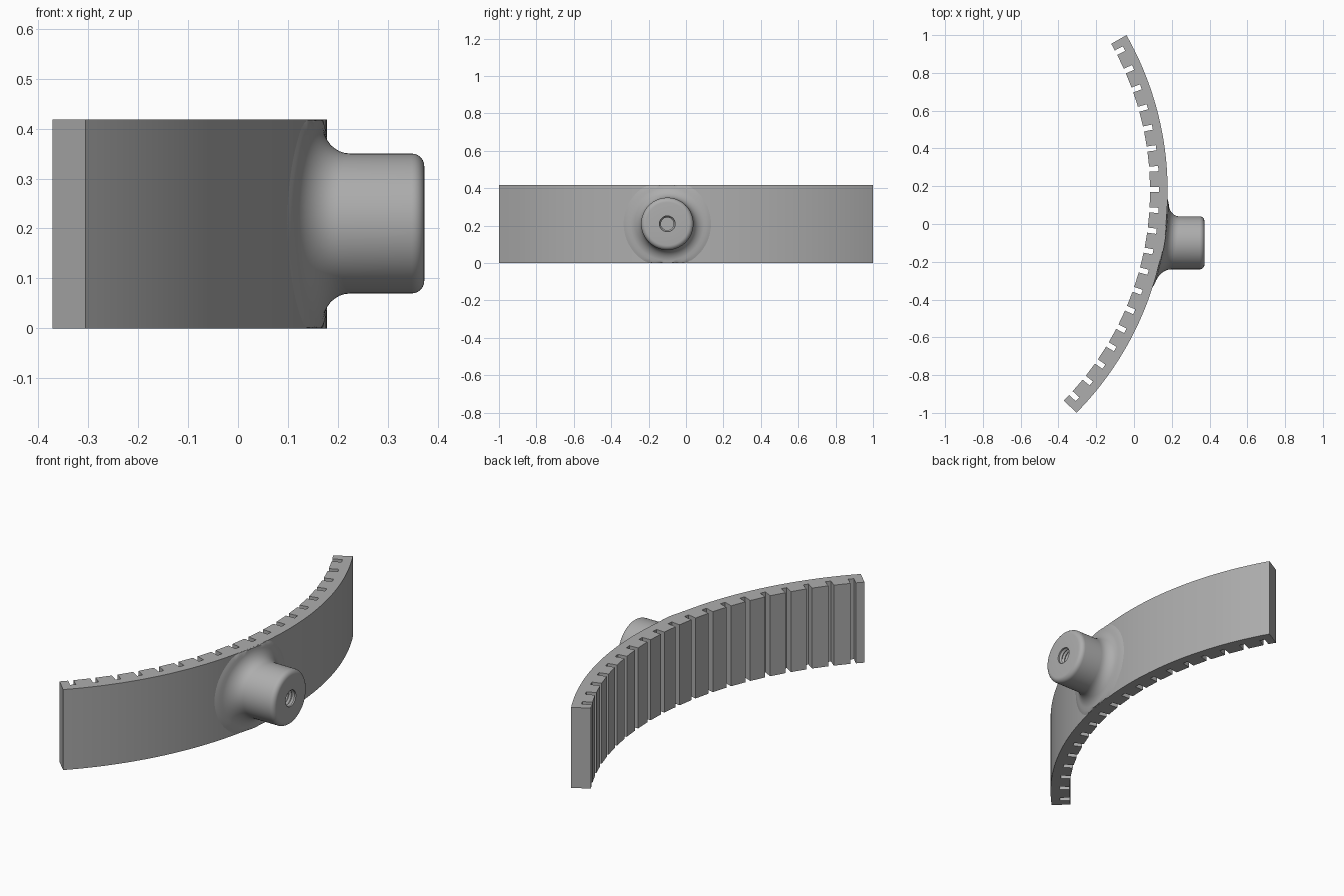
import bpy, bmesh
from math import sin, cos, pi, radians, sqrt

cube = bpy.data.objects.get("Cube")
if cube:
    bpy.data.objects.remove(cube, do_unlink=True)

CX, CY = -1.492, 0.175          # centre of the arc
R_OUT, R_IN = 1.67, 1.577
A_START, A_END = radians(-44.7), radians(29.6)
HEIGHT = 0.418
SLOTS, SLOT_W, SLOT_D = 19, 0.027, 0.048
BOSS_Y, BOSS_Z, BOSS_R, BOSS_END = -0.10, 0.21, 0.14, 0.373

grey = bpy.data.materials.new("plain grey")
grey.use_nodes = True
colour = (0.42, 0.42, 0.42, 1)
grey.diffuse_color = colour
grey.node_tree.nodes["Principled BSDF"].inputs["Base Color"].default_value = colour


def finish(bm, name, angle):
    bmesh.ops.recalc_face_normals(bm, faces=bm.faces)
    mesh = bpy.data.meshes.new(name)
    bm.to_mesh(mesh)
    bm.free()
    mesh.materials.append(grey)
    obj = bpy.data.objects.new(name, mesh)
    bpy.context.collection.objects.link(obj)
    bpy.ops.object.select_all(action='DESELECT')
    obj.select_set(True)
    bpy.context.view_layer.objects.active = obj
    bpy.ops.object.shade_smooth_by_angle(angle=radians(angle))
    return obj


def polar(r, a):
    return (CX + r * cos(a), CY + r * sin(a), 0)


# Curved band with evenly spaced slots on its inner side
steps = 76
outline = [polar(R_OUT, A_START + (A_END - A_START) * i / steps) for i in range(steps + 1)]
pitch = (A_END - A_START) / SLOTS
half = SLOT_W / 2 / R_IN
outline.append(polar(R_IN, A_END))
for i in reversed(range(SLOTS)):
    a = A_START + pitch * (i + 0.5)
    outline += [polar(R_IN, a + half), polar(R_IN + SLOT_D, a + half),
                polar(R_IN + SLOT_D, a - half), polar(R_IN, a - half)]
outline.append(polar(R_IN, A_START))

bm = bmesh.new()
base = bm.faces.new([bm.verts.new(p) for p in outline])
top = bmesh.ops.extrude_face_region(bm, geom=[base], use_keep_orig=True)
bmesh.ops.translate(bm, vec=(0, 0, HEIGHT),
                    verts=[g for g in top["geom"] if isinstance(g, bmesh.types.BMVert)])
finish(bm, "curved_band", 30)

# Round boss: profile of (radius, x, follows the band surface)
FILLET, ROUND = 0.07, 0.025
profile = [(0.245, -0.004, True), (0.225, 0.003, True)]
for i in range(9):
    a = pi / 2 * i / 8
    profile.append((BOSS_R + FILLET * (1 - sin(a)),
                    0.007 + (FILLET - 0.007) * (1 - cos(a)), True))
for i in range(7):
    a = pi / 2 * i / 6
    profile.append((BOSS_R - ROUND * (1 - cos(a)), BOSS_END - ROUND * (1 - sin(a)), False))

# Threaded bore and its floor
profile.append((0.042, BOSS_END, False))
for i in range(8):
    x = BOSS_END - 0.008 - 0.018 * i
    profile += [(0.042, x, False), (0.034, x - 0.009, False)]
profile.append((0.034, BOSS_END - 0.16, False))

SEG = 64
bm = bmesh.new()
rings = []
for r, x, follows in profile:
    ring = []
    for k in range(SEG):
        t = 2 * pi * k / SEG
        y = BOSS_Y + r * cos(t)
        z = min(max(BOSS_Z + r * sin(t), 0.0005), HEIGHT - 0.0005)
        surface = CX + sqrt(R_OUT ** 2 - (y - CY) ** 2) if follows else 0
        ring.append(bm.verts.new((surface + x, y, z)))
    rings.append(ring)
for a, b in zip(rings, rings[1:]):
    for k in range(SEG):
        n = (k + 1) % SEG
        bm.faces.new((a[k], a[n], b[n], b[k]))
bm.faces.new(rings[-1])
finish(bm, "threaded_boss", 35)
